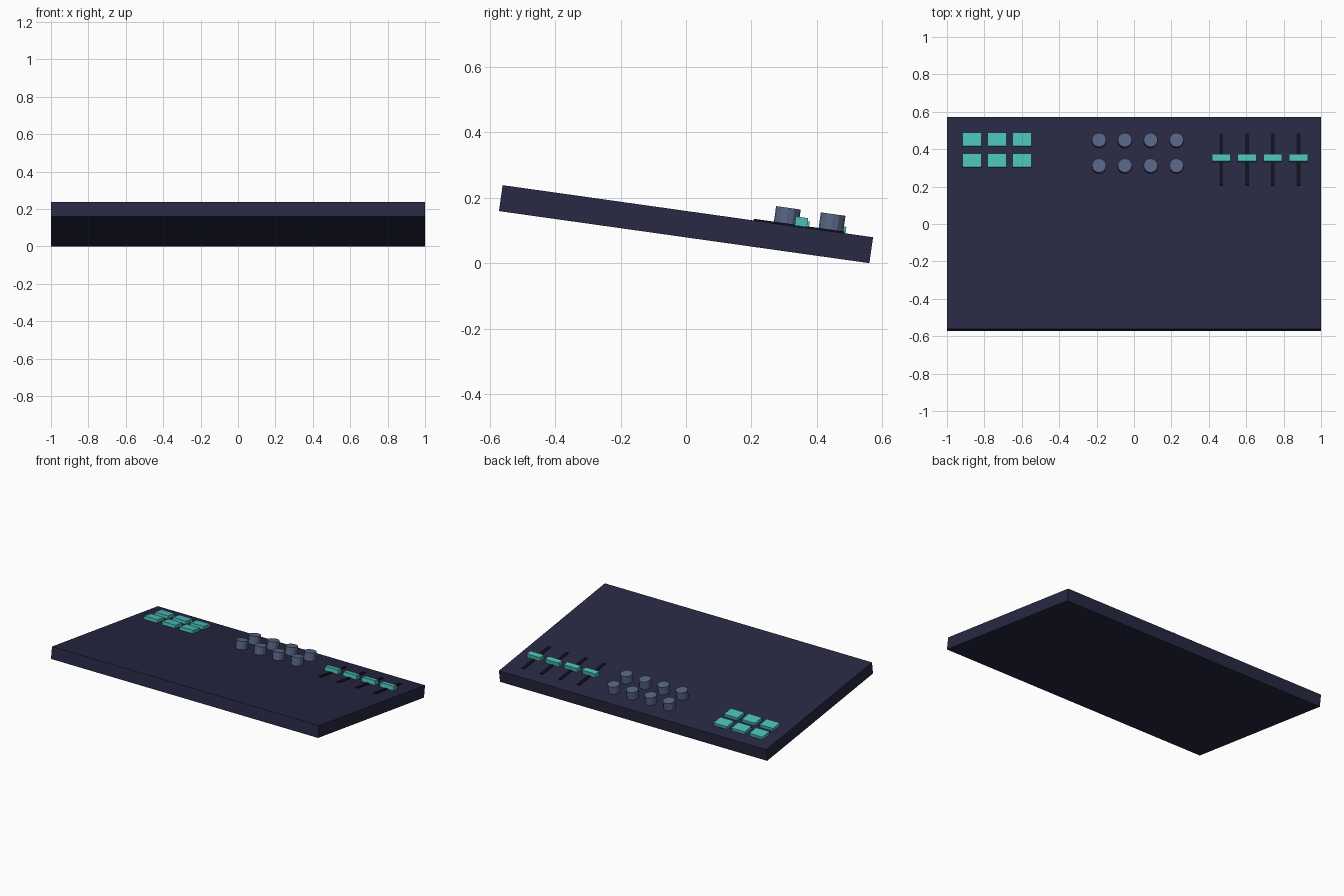
import bpy, math
from mathutils import Matrix

if "Cube" in bpy.data.objects:
    bpy.data.objects.remove(bpy.data.objects["Cube"])

TILT = Matrix.Translation((0, 0, 0.119)) @ Matrix.Rotation(math.radians(-8), 4, 'X')
T = 0.08            # slab thickness
TOP = T / 2         # slab top in the tilted frame


def mat(name, rgb):
    m = bpy.data.materials.new(name)
    lin = [((c / 255 + 0.055) / 1.055) ** 2.4 for c in rgb]
    m.diffuse_color = (*lin, 1)
    m.use_nodes = True
    m.node_tree.nodes["Principled BSDF"].inputs["Base Color"].default_value = m.diffuse_color
    return m


NAVY = mat("dark_navy", (40, 40, 68))
BLACK = mat("slot_black", (18, 18, 32))
TEAL = mat("teal", (75, 192, 184))
SLATE = mat("slate_blue", (88, 102, 134))


def finish(name, material, x, y, z):
    ob = bpy.context.object
    ob.name = name
    ob.data.materials.append(material)
    ob.matrix_world = TILT @ Matrix.Translation((x, y, z))
    return ob


def box(name, material, x, y, base, sx, sy, sz):
    bpy.ops.mesh.primitive_cube_add(size=1)
    bpy.context.object.data.transform(Matrix.Diagonal((sx, sy, sz, 1)))
    return finish(name, material, x, y, base + sz / 2)


# Tilted slab body
box("panel_body", NAVY, 0, 0, -TOP, 2.0, 1.143, T)

# Pads: three columns, two rows
for x in (-0.866, -0.732, -0.599):
    for y in (0.336, 0.449):
        box("pad", TEAL, x, y, TOP - 0.002, 0.1, 0.075, 0.022)

# Knobs: four columns, two rows
for i in range(4):
    for y in (0.303, 0.441):
        bpy.ops.mesh.primitive_cylinder_add(vertices=12, radius=0.038, depth=0.055)
        finish("knob", SLATE, -0.187 + 0.138 * i, y, TOP + 0.0255)

# Sliders: dark track with a teal cap
for i in range(4):
    x = 0.466 + 0.138 * i
    box("slider_track", BLACK, x, 0.343, TOP - 0.002, 0.02, 0.28, 0.007)
    box("slider_cap", TEAL, x, 0.348, TOP + 0.002, 0.1, 0.038, 0.028)
